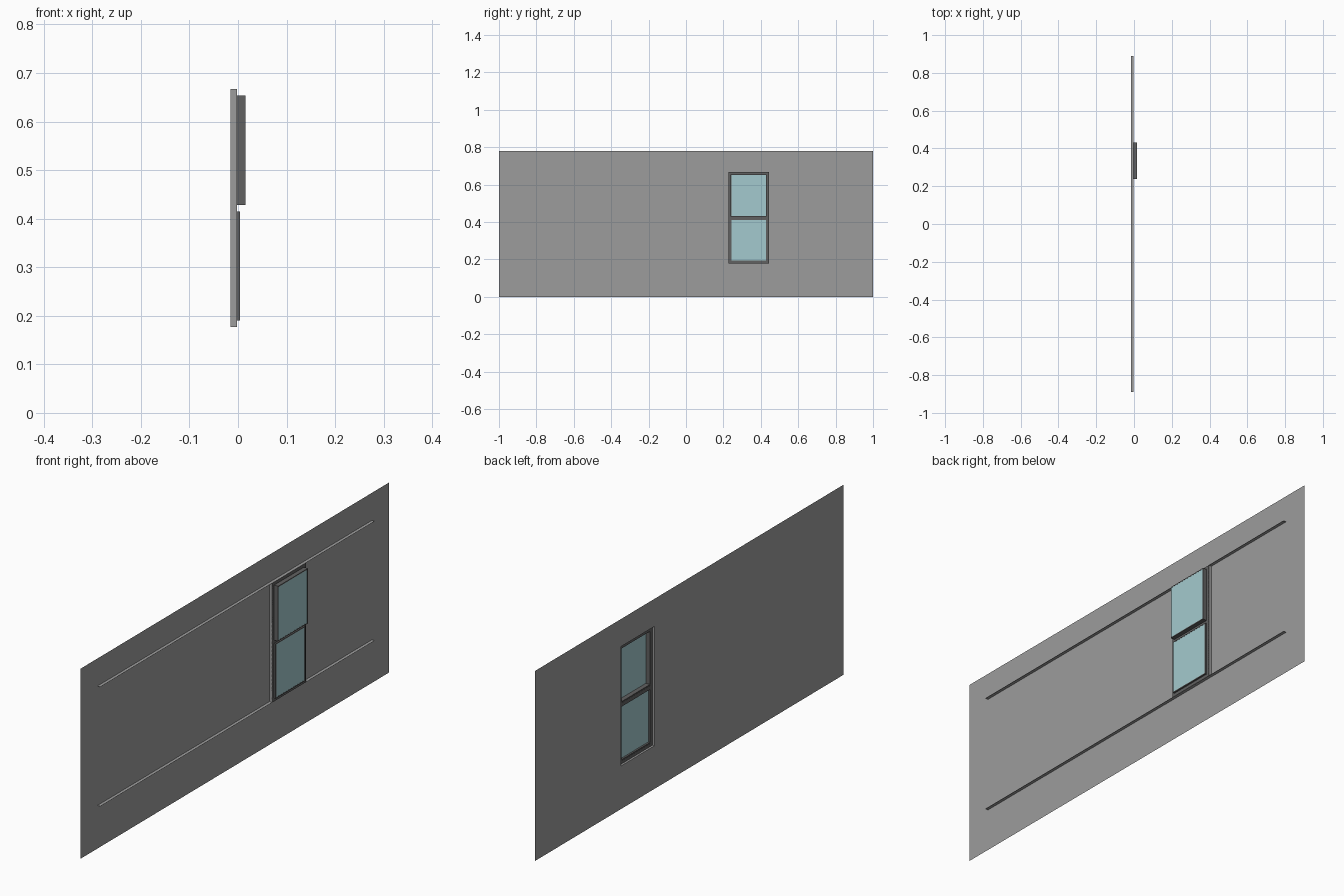
import bpy
import bmesh

cube = bpy.data.objects.get("Cube")
if cube:
    bpy.data.objects.remove(cube, do_unlink=True)


def material(name, rgb):
    m = bpy.data.materials.new(name)
    m.use_nodes = True
    m.diffuse_color = (*rgb, 1)
    m.node_tree.nodes["Principled BSDF"].inputs["Base Color"].default_value = (*rgb, 1)
    return m


GREY = material("wall_grey", (0.335, 0.335, 0.335))
DARK = material("frame_dark_grey", (0.12, 0.12, 0.12))
GLASS = material("pale_blue_glass", (0.37, 0.59, 0.62))

# Main dimensions: the wall is a sheet facing sideways, with a window opening
BACK, LIP = -0.0155, -0.0025
Y0, Y1 = 0.226, 0.443
Z0, Z1 = 0.177, 0.667
HEIGHT, RAIL_END = 0.78, 0.89


def finish(name, bm, mat):
    mesh = bpy.data.meshes.new(name)
    bm.to_mesh(mesh)
    bm.free()
    mesh.materials.append(mat)
    obj = bpy.data.objects.new(name, mesh)
    bpy.context.collection.objects.link(obj)
    return obj


def add_box(bm, x, y, z):
    """Add a box spanning three (low, high) ranges."""
    cube = bmesh.ops.create_cube(bm, size=1)
    for v in cube["verts"]:
        for i, (low, high) in enumerate((x, y, z)):
            v.co[i] = low if v.co[i] < 0 else high


def add_sheet(bm, corners):
    bm.faces.new([bm.verts.new(c) for c in corners])


def ring(name, x, y, z, width, mat):
    """Rectangular frame made of four bars."""
    bm = bmesh.new()
    for low in (y[0], y[1] - width):
        add_box(bm, x, (low, low + width), z)
    for low in (z[0], z[1] - width):
        add_box(bm, x, (y[0] + width, y[1] - width), (low, low + width))
    return finish(name, bm, mat)


# Wall sheet: a grid of panels that leaves out the opening
bm = bmesh.new()
ys, zs = (-1, Y0, Y1, 1), (0, Z0, Z1, HEIGHT)
for i in range(3):
    for j in range(3):
        if (i, j) != (1, 1):
            a, b, c, d = ys[i], ys[i + 1], zs[j], zs[j + 1]
            add_sheet(bm, [(BACK, a, c), (BACK, b, c), (BACK, b, d), (BACK, a, d)])
bmesh.ops.remove_doubles(bm, verts=bm.verts, dist=0.0001)
finish("wall", bm, GREY)

# Long flat fins level with the head and sill of the opening
for name, z, side in (("upper_fin", Z1, 1), ("lower_fin", Z0, -1)):
    bm = bmesh.new()
    e = RAIL_END * side
    add_sheet(bm, [(BACK, -e, z), (LIP, -e, z), (LIP, e, z), (BACK, e, z)])
    finish(name, bm, GREY)

# Upright reveals on both sides of the opening
for name, y in (("near_reveal", Y0), ("far_reveal", Y1)):
    bm = bmesh.new()
    add_sheet(bm, [(BACK, y, Z0), (LIP, y, Z0), (LIP, y, Z1), (BACK, y, Z1)])
    finish(name, bm, GREY)

# Fixed window frame with a middle rail
frame_x = (-0.007, LIP)
ring("window_frame", frame_x, (Y0, Y1), (Z0, Z1), 0.013, DARK)
bm = bmesh.new()
add_box(bm, frame_x, (Y0 + 0.013, Y1 - 0.013), (0.415, 0.428))
finish("middle_rail", bm, DARK)

# Two sashes; the upper one stands further out
sash_y = (Y0 + 0.012, Y1 - 0.012)
for name, face, z in (("upper", 0.0155, (0.428, 0.654)),
                      ("lower", 0.0045, (0.190, 0.415))):
    bar = 0.004
    ring(name + "_sash", (-0.006, face), sash_y, z, bar, DARK)
    bm = bmesh.new()
    add_box(bm, (face - 0.003, face - 0.0005),
            (sash_y[0] + bar, sash_y[1] - bar), (z[0] + bar, z[1] - bar))
    finish(name + "_glass", bm, GLASS)
